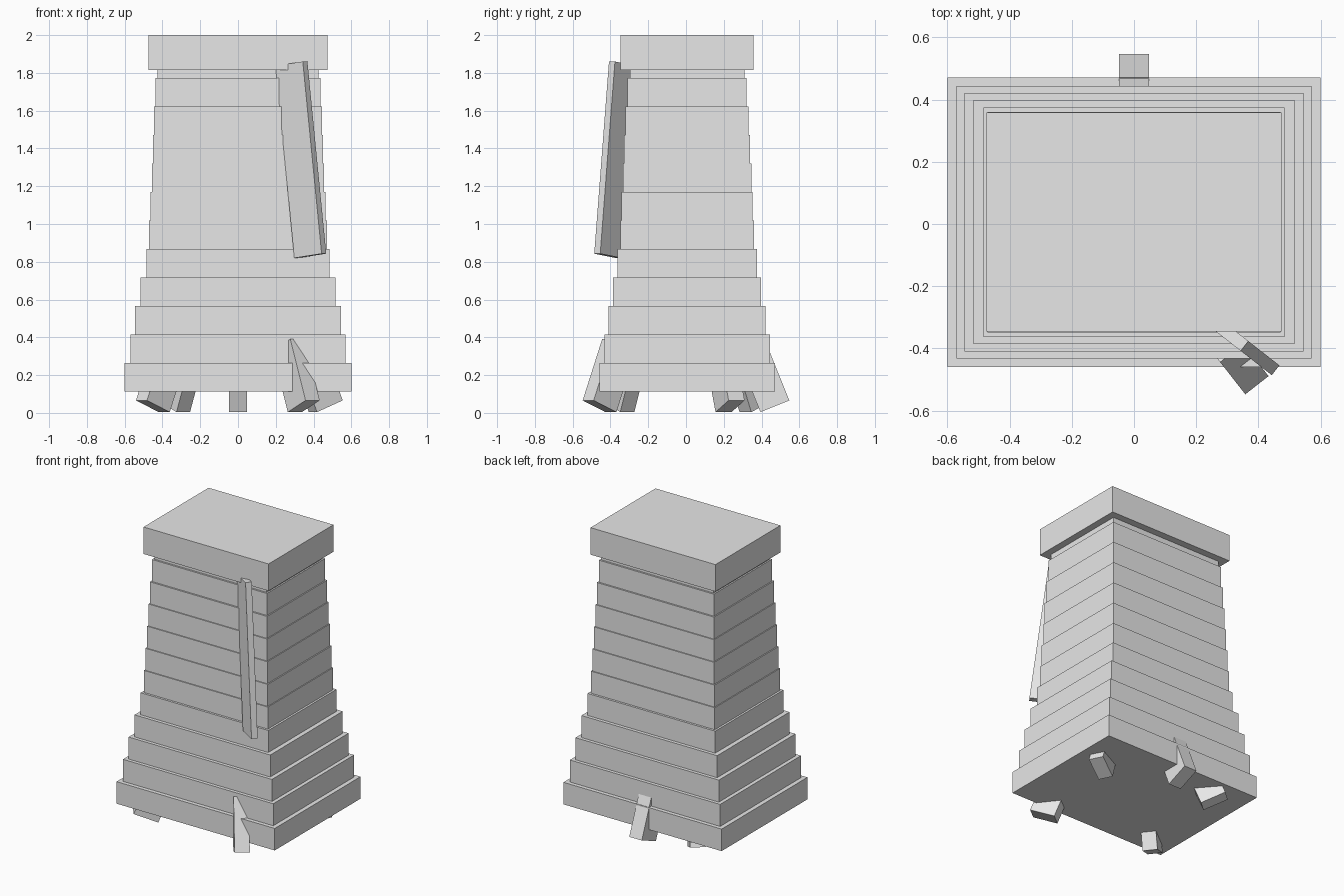
import bpy, bmesh
from math import radians
from mathutils import Matrix, Vector

old = bpy.data.objects.get("Cube")
if old:
    bpy.data.objects.remove(old, do_unlink=True)

# Single plain material
GREY = (0.8, 0.8, 0.8, 1.0)
grey = bpy.data.materials.new("plain_grey")
grey.use_nodes = True
grey.diffuse_color = GREY
grey.node_tree.nodes["Principled BSDF"].inputs["Base Color"].default_value = GREY


def box(name, low, high, matrix=Matrix.Identity(4)):
    """Box between two local corners, placed by a matrix."""
    low, high = Vector(low), Vector(high)
    bm = bmesh.new()
    bmesh.ops.create_cube(bm, size=1)
    bmesh.ops.scale(bm, vec=high - low, verts=bm.verts)
    bmesh.ops.translate(bm, vec=(low + high) / 2, verts=bm.verts)
    bm.transform(matrix)
    mesh = bpy.data.meshes.new(name)
    bm.to_mesh(mesh)
    bm.free()
    mesh.materials.append(grey)
    obj = bpy.data.objects.new(name, mesh)
    bpy.context.collection.objects.link(obj)
    return obj


def tier(name, bottom, top, half_x, half_y):
    mid_y = 0.006
    return box(name, (-half_x, mid_y - half_y, bottom), (half_x, mid_y + half_y, top))


def plank(name, outer_edge, heading, lean, width, depth, length):
    """Leaning board, located by the middle of its outer bottom edge."""
    place = (Matrix.Translation(outer_edge)
             @ Matrix.Rotation(radians(heading), 4, 'Z')
             @ Matrix.Rotation(radians(-lean), 4, 'Y'))
    return box(name, (-depth, -width / 2, 0), (0, width / 2, length), place)


# Stacked tower courses: five wide steps, then a gentle taper
COURSE = 0.151
BASE = 0.112
courses = [(0.6, 0.465), (0.57, 0.438), (0.544, 0.415), (0.515, 0.392), (0.484, 0.369),
           (0.47, 0.354), (0.464, 0.347), (0.456, 0.34), (0.45, 0.333),
           (0.444, 0.326), (0.436, 0.315), (0.426, 0.303)]
CAP = 1.815
for i, (hx, hy) in enumerate(courses):
    z = BASE + i * COURSE
    tier(f"tower_course_{i + 1}", z, min(z + COURSE, CAP), hx, hy)

# Cap slab
tier("top_slab", CAP, 2.0, 0.474, 0.352)

# Splayed feet
feet = {
    "back_foot": (0, 0.547, 90),
    "front_left_foot": (0.395, -0.518, 308),
    "front_right_foot": (-0.511, -0.405, 218),
    "back_right_foot": (-0.39, 0.43, 131),
    "back_left_foot": (0.533, 0.268, 27),
}
for name, (x, y, heading) in feet.items():
    plank(name, (x, y, 0.066), heading, 22, 0.095, 0.165, 0.35)

# Long board leaning on the front corner
plank("leaning_board", (0.455, -0.47, 0.843), 322, 7.1, 0.04, 0.185, 1.025)
